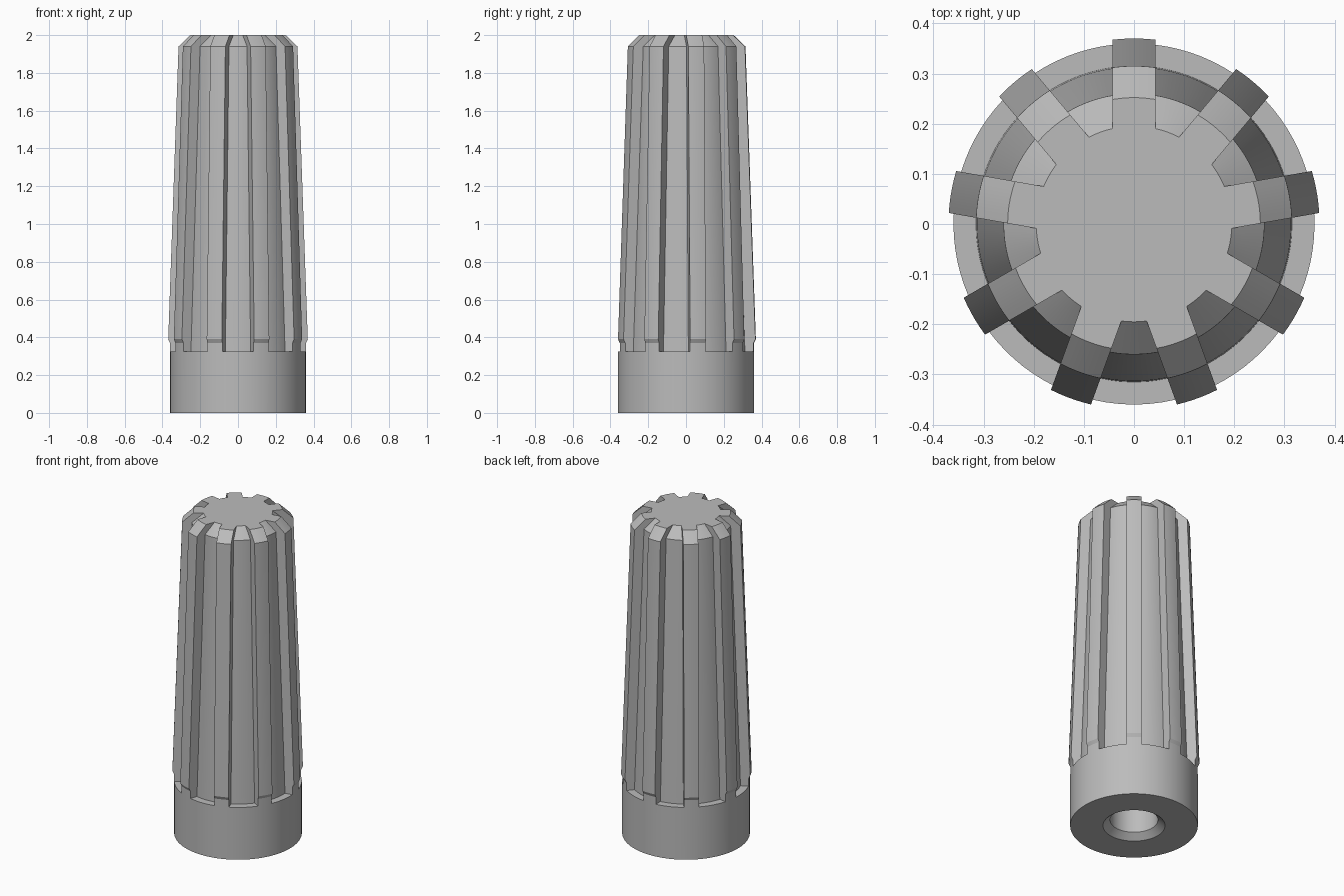
import bpy
import bmesh
from math import asin, cos, sin, pi, radians

cube = bpy.data.objects.get("Cube")
if cube:
    bpy.data.objects.remove(cube, do_unlink=True)

RIBS = 9
ARC = 5          # segments across each rib
GAP = 7          # segments across each groove
HALF = 0.0425    # half the rib width
COLLAR = 0.36

grey = bpy.data.materials.new("plain grey")
grey.use_nodes = True
colour = (0.5, 0.5, 0.5, 1)
grey.diffuse_color = colour
grey.node_tree.nodes["Principled BSDF"].inputs["Base Color"].default_value = colour


def ring(bm, z, rib_r, gap_r, half):
    """One closed cross-section: rib arcs alternating with groove arcs."""
    verts = []
    pitch = 2 * pi / RIBS
    for k in range(RIBS):
        mid = pi / 2 + k * pitch
        a, b = asin(half / rib_r), asin(half / gap_r)
        arcs = [(rib_r, -a, a, ARC), (gap_r, b, pitch - b, GAP)]
        for r, start, end, n in arcs:
            for i in range(n + 1):
                t = mid + start + (end - start) * i / n
                verts.append(bm.verts.new((r * cos(t), r * sin(t), z)))
    return verts


def plain(z, r):
    """A round section whose points line up with the collar's."""
    return (z, r, r, HALF * r / COLLAR)


# Sections from the blind socket, out over the base, up the grip to the top
sections = [
    plain(0.9, 0.135),
    plain(0.035, 0.135),
    plain(0, 0.175),
    plain(0, COLLAR),
    plain(0.325, COLLAR),
    (0.325, COLLAR, 0.315, HALF),
    (0.37, COLLAR, 0.3135, HALF),
    (0.39, 0.37, 0.313, HALF),
    (1.94, 0.315, 0.26, HALF),
    (2.0, 0.252, 0.195, HALF),
]

bm = bmesh.new()
rings = [ring(bm, *s) for s in sections]
count = len(rings[0])
for low, high in zip(rings, rings[1:]):
    for i in range(count):
        j = (i + 1) % count
        bm.faces.new((low[i], low[j], high[j], high[i]))
bm.faces.new(rings[0])
bm.faces.new(rings[-1])
bmesh.ops.remove_doubles(bm, verts=bm.verts[:], dist=0.00005)
bmesh.ops.recalc_face_normals(bm, faces=bm.faces[:])

mesh = bpy.data.meshes.new("ribbed_grip")
bm.to_mesh(mesh)
bm.free()
mesh.materials.append(grey)
grip = bpy.data.objects.new("ribbed_grip", mesh)
bpy.context.collection.objects.link(grip)

# Smooth round walls, crisp rib and bevel edges
bpy.ops.object.select_all(action='DESELECT')
grip.select_set(True)
bpy.context.view_layer.objects.active = grip
bpy.ops.object.shade_smooth_by_angle(angle=radians(20))
